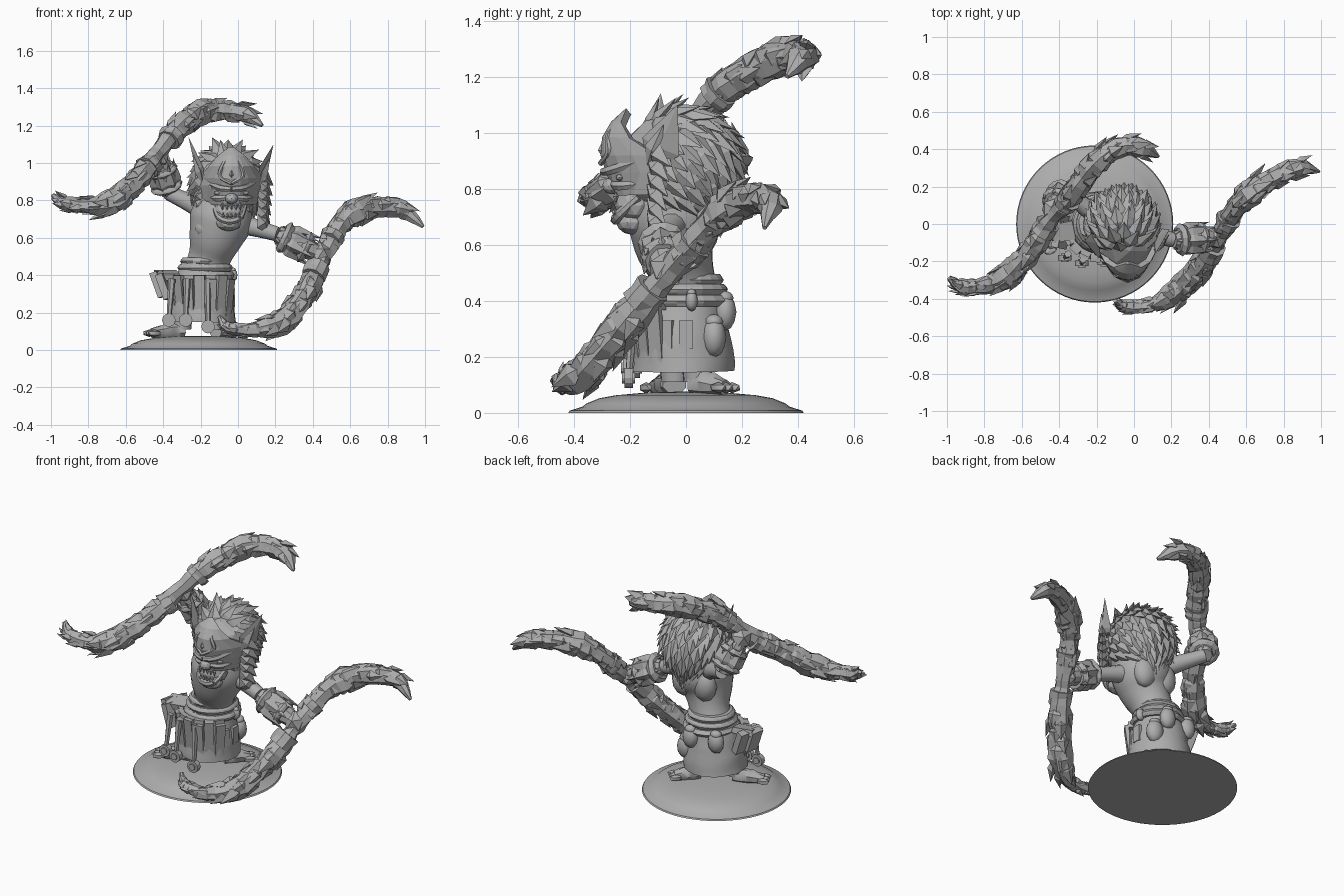
import bpy, bmesh, math, random
from mathutils import Vector, Matrix

random.seed(4)
if "Cube" in bpy.data.objects:
    bpy.data.objects.remove(bpy.data.objects["Cube"])

stone = bpy.data.materials.new("stone grey")
stone.use_nodes = True
GREY = (0.42, 0.42, 0.42, 1)
stone.diffuse_color = GREY
stone.node_tree.nodes["Principled BSDF"].inputs["Base Color"].default_value = GREY


def finish(name, bm, smooth=False):
    bmesh.ops.recalc_face_normals(bm, faces=bm.faces)
    mesh = bpy.data.meshes.new(name)
    bm.to_mesh(mesh)
    bm.free()
    mesh.materials.append(stone)
    obj = bpy.data.objects.new(name, mesh)
    bpy.context.collection.objects.link(obj)
    if smooth:
        bpy.ops.object.select_all(action="DESELECT")
        obj.select_set(True)
        bpy.context.view_layer.objects.active = obj
        bpy.ops.object.shade_smooth_by_angle(angle=math.radians(40))
    return obj


def spline(keys, steps):
    """Catmull-Rom through (x, y, z, radius) keys."""
    k = [Vector(p) for p in keys]
    k = [k[0] * 2 - k[1]] + k + [k[-1] * 2 - k[-2]]
    out = []
    for a, b, c, d in zip(k, k[1:], k[2:], k[3:]):
        for i in range(steps):
            t = i / steps
            out.append((b * 2 + (c - a) * t + (a * 2 - b * 5 + c * 4 - d) * t**2
                        + (b * 3 - a - c * 3 + d) * t**3) / 2)
    return out + [k[-2]]


def frames(keys, steps):
    pts = spline(keys, steps)
    side = Vector((1, 0.1, 0))
    for i, p in enumerate(pts):
        t = (pts[min(i + 1, len(pts) - 1)] - pts[max(i - 1, 0)]).to_3d().normalized()
        side = side - t * side.dot(t)
        side.normalize()
        yield p.to_3d(), max(p.w, 0.003), t, side, t.cross(side)


def tube(bm, keys, sides=12, steps=4, jitter=0):
    rings = []
    for p, r, t, u, v in frames(keys, steps):
        ring = []
        for j in range(sides):
            a = math.tau * j / sides
            q = r * (1 + random.uniform(-jitter, jitter))
            ring.append(bm.verts.new(p + (u * math.cos(a) + v * math.sin(a)) * q))
        rings.append(ring)
    for a, b in zip(rings, rings[1:]):
        for j in range(sides):
            n = (j + 1) % sides
            bm.faces.new((a[j], a[n], b[n], b[j]))
    bm.faces.new(rings[0])
    bm.faces.new(rings[-1])


def flake(bm, base, direction, normal, length, width, thick):
    """Pointed ridged leaf, used for feathers, spikes and ears."""
    d = direction.normalized()
    s = d.cross(normal).normalized()
    n = s.cross(d)
    mid = base + d * length * 0.4
    ring = [bm.verts.new(mid + o) for o in (s * width, n * thick, -s * width, -n * thick)]
    ends = [bm.verts.new(base), bm.verts.new(base + d * length)]
    for e in ends:
        for j in range(4):
            bm.faces.new((e, ring[j], ring[(j + 1) % 4]))


def ball(bm, loc, size, turn=0, detail=2):
    m = Matrix.Translation(loc) @ Matrix.Rotation(turn, 4, "Z") @ Matrix.Diagonal((*size, 1))
    bmesh.ops.create_icosphere(bm, subdivisions=detail, radius=1, matrix=m)


def box(bm, loc, size, turn=0, tilt=0):
    m = (Matrix.Translation(loc) @ Matrix.Rotation(turn, 4, "Z")
         @ Matrix.Rotation(tilt, 4, "X") @ Matrix.Diagonal((*size, 1)))
    bmesh.ops.create_cube(bm, size=1, matrix=m)


def make_tube(name, keys, smooth=True, **options):
    bm = bmesh.new()
    tube(bm, keys, **options)
    return finish(name, bm, smooth)


# Round base with a thin rim and a low mound
CX = -0.21
profile = [(.42, 0), (.415, .008), (.37, .022), (.355, .034), (.31, .052), (.25, .063), (.15, .072), (.03, .076)]
make_tube("base", [(CX, 0, z, r) for r, z in profile], sides=64, steps=1)

# Torso with chest and back muscles
make_tube("torso", [(-.18, 0, .4, .125), (-.15, -.015, .5, .115), (-.12, -.04, .6, .145),
                    (-.09, -.04, .7, .17), (-.07, -.04, .82, .14)], sides=20)
bm = bmesh.new()
for s in (-1, 1):
    ball(bm, (-.1 + s * .06, -.12, .65), (.075, .06, .06))
    ball(bm, (-.1 + s * .07, .06, .66), (.075, .06, .1))
finish("muscles", bm, True)

# Skirt, belts and pouches
make_tube("skirt", [(-.195, -.01, .15, .185), (-.19, -.01, .3, .165), (-.18, 0, .46, .125)],
          sides=18, jitter=.03)
bm = bmesh.new()
for z, r in ((.4, .16), (.44, .15), (.475, .135)):
    tube(bm, [(-.175, 0, z - .02, r - .015), (-.175, 0, z, r), (-.175, 0, z + .02, r - .015)],
         sides=20, steps=2, jitter=.02)
finish("belts", bm)
bm = bmesh.new()
for x, y, z, r in ((-.07, .1, .27, .055), (-.13, .14, .36, .05), (-.29, .12, .36, .05), (-.03, .02, .4, .028)):
    ball(bm, (x, y, z), (r, r * .8, r * 1.35))
    ball(bm, (x, y, z + r), (r * .7, r * .6, r * .5))
finish("pouches", bm, True)

# Front strips, side panels and the flap plates thrown out to the right
bm = bmesh.new()
for i in range(7):
    a = math.radians(205 + i * 20)
    out = Vector((math.cos(a), math.sin(a), 0))
    box(bm, Vector((-.19, -.01, .28 + .02 * (i % 2))) + out * .172, (.055, .022, .2), a + math.pi / 2, .12)
    box(bm, Vector((-.19, -.01, .385)) + out * .16, (.055, .03, .035), a + math.pi / 2)
for a in (-25, 0):
    a = math.radians(a)
    box(bm, (-.19 + .165 * math.cos(a), .165 * math.sin(a), .28), (.05, .02, .1), a + math.pi / 2)
for x, y, z in ((-.425, -.05, .35), (-.395, -.09, .34), (-.39, .01, .35)):
    box(bm, (x, y, z), (.08, .04, .14), math.pi / 2 - .2, -.35)
box(bm, (-.38, -.04, .4), (.12, .1, .035), .2, .2)
finish("skirt_strips", bm)
bm = bmesh.new()
for x, y, z in ((-.37, -.18, .16), (-.28, -.21, .16), (-.16, -.205, .125)):
    for r, depth in ((.036, .03), (.02, .045)):
        bmesh.ops.create_cone(bm, cap_ends=True, segments=12, radius1=r, radius2=r, depth=depth,
                              matrix=Matrix.Translation((x, y, z)) @ Matrix.Rotation(math.pi / 2, 4, "X"))
    tube(bm, [(x, y, z, .012), (x * .9 - .02, y + .02, .38, .02)], sides=6, steps=1)
finish("medallions", bm)

# Legs and feet with toes
bm = bmesh.new()
for ankle, toe in (((-.3, -.04), (-.46, -.11)), ((-.12, .04), (-.02, .14))):
    a, b = Vector((*ankle, .11)), Vector((*toe, .09))
    tube(bm, [(*(a + Vector((0, 0, .15))), .065), (*a, .05)], sides=10, steps=2)
    tube(bm, [(*a, .05), (*a.lerp(b, .5), .042), (*b, .028)], sides=8, jitter=.1)
    d = (b - a).normalized()
    s = d.cross(Vector((0, 0, 1)))
    for k in (-1, 0, 1):
        ball(bm, b + s * k * .035, (.04, .022, .02), math.atan2(d.y, d.x), 1)
finish("feet", bm, True)

# Head and layered feather mane, swept back from the face
bm = bmesh.new()
ball(bm, (-.05, -.04, .88), (.18, .21, .19))
finish("head", bm)
bm = bmesh.new()
centre, golden = Vector((-.06, -.015, .88)), math.pi * (3 - math.sqrt(5))
COUNT = 160
for i in range(COUNT):
    z = 1 - 2 * (i + .5) / COUNT
    r = math.sqrt(1 - z * z)
    n = Vector((r * math.cos(i * golden), r * math.sin(i * golden), z))
    if n.y < -.6 or n.z < -.85:
        continue
    flow = Vector((n.x * .5, .7, -.2 - .5 * (1 - n.z)))
    flow = flow - n * flow.dot(n) + n * random.uniform(.08, .28)
    base = centre + Vector((n.x * .18, n.y * .19, n.z * .2))
    flake(bm, base - flow.normalized() * .06, flow, n, random.uniform(.14, .18), random.uniform(.034, .048), .022)
finish("feather_mane", bm)

# Curved crest mask: rows of height, half width and depth
bm = bmesh.new()
rows = [(.78, .12, -.24), (.86, .165, -.27), (.92, .16, -.29), (.98, .11, -.285), (1.03, .065, -.255), (1.075, .006, -.205)]
grid = [[bm.verts.new((-.035 + w * u / 4, y + .19 * (w / .16) ** 2 * (u / 4) ** 2, z)) for u in range(-4, 5)]
        for z, w, y in rows]
for a, b in zip(grid, grid[1:]):
    for j in range(8):
        bm.faces.new((a[j], a[j + 1], b[j + 1], b[j]))
mask = finish("mask", bm)
solid = mask.modifiers.new("thickness", "SOLIDIFY")
solid.thickness, solid.offset = .03, 0

# Mask ornament: brow ridges, curled bands, centre gem, eyes and nose
bm = bmesh.new()
FX = -.035
for s in (-1, 1):
    tube(bm, [(FX, -.295, .86, .014), (FX + s * .07, -.255, .87, .018), (FX + s * .16, -.1, .92, .012)], sides=6)
    tube(bm, [(FX, -.305, .89, .01), (FX + s * .06, -.275, .93, .013), (FX + s * .045, -.275, .99, .012),
              (FX, -.23, 1.06, .006)], sides=6)
    tube(bm, [(FX + s * .12, -.14, .82, .01), (FX + s * .07, -.235, .81, .018), (FX, -.265, .82, .012)], sides=6)
    ball(bm, (FX + s * .07, -.235, .84), (.025, .015, .012))
flake(bm, Vector((FX, -.29, .9)), Vector((0, .02, 1)), Vector((0, -1, 0)), .09, .022, .025)
ball(bm, (FX, -.265, .81), (.035, .035, .03))
finish("mask_ornament", bm)

# Broad side ears and cheek feathers of the mask
bm = bmesh.new()
for s, tip in ((-1, (-.265, -.09, 1.14)), (1, (.19, -.03, 1.1))):
    root = Vector((FX + s * .13, -.13, .85))
    d = Vector(tip) - root
    face = Vector((s, -.25, 0))
    flake(bm, root, d, face, d.length, .075, .022)
    flake(bm, root + Vector((s * .02, -.01, .03)), d, face, d.length * .6, .035, .022)
    for k in range(6):
        z = .95 - k * .045
        flake(bm, Vector((FX + s * .14, -.14, z)), Vector((s * .6, .6, -.5 - .1 * k)),
              Vector((s * .7, -1, 0)), .14, .045, .025)
finish("ears_and_cheeks", bm)

# Open jaw with teeth and chin
bm = bmesh.new()
ball(bm, (FX - .01, -.18, .74), (.09, .075, .065))
ball(bm, (FX - .015, -.19, .68), (.07, .06, .045))
tube(bm, [(FX - .09, -.17, .77, .015), (FX - .065, -.235, .71, .018), (FX - .01, -.25, .69, .02),
          (FX + .045, -.235, .71, .018), (FX + .07, -.17, .77, .015)], sides=7)
for k in range(-2, 3):
    flake(bm, Vector((FX + k * .024, -.25, .79)), Vector((0, 0, -1)), Vector((0, -1, 0)), .045, .011, .01)
    flake(bm, Vector((FX + k * .022, -.255, .7)), Vector((0, 0, 1)), Vector((0, -1, 0)), .035, .009, .009)
finish("jaw", bm)


# Arms: upper arm, forearm, fist and plated bracer
def arm(name, shoulder, elbow, hand):
    s, e, h = Vector(shoulder), Vector(elbow), Vector(hand)
    make_tube(name + "_upper_arm", [(*s, .06), (*s.lerp(e, .5), .047), (*e, .04)], sides=12)
    bm = bmesh.new()
    tube(bm, [(*e, .045), (*e.lerp(h, .45), .065), (*h, .045)], sides=10, jitter=.06)
    ball(bm, h, (.068, .068, .068), 0, 1)
    finish(name + "_forearm", bm)
    bm = bmesh.new()
    for t in (.1, .55):
        tube(bm, [(*e.lerp(h, t), .068), (*e.lerp(h, t + .08), .088), (*e.lerp(h, t + .18), .072)],
             sides=12, steps=2, jitter=.05)
    d = (h - e).normalized()
    u = d.orthogonal().normalized()
    for k in range(7):
        o = Matrix.Rotation(k * math.tau / 7, 3, d) @ u
        flake(bm, e + o * .05, d + o * .15, o, (h - e).length * .9, .038, .028)
    finish(name + "_bracer", bm)


arm("left", (.0, -.04, .68), (.21, -.085, .62), (.44, -.07, .51))
arm("right", (-.18, .03, .75), (-.37, .175, .84), (-.43, .08, 1.03))


# Twin-ended jagged blades: a lumpy core with broad spikes swept to the tips
def blade(name, keys):
    bm = bmesh.new()
    lumpy = [(x, y, z, r * (1.1 if i % 2 else .9)) for i, (x, y, z, r) in enumerate(keys)]
    tube(bm, lumpy, sides=7, steps=3, jitter=.18)
    rings = list(frames(lumpy, 3))
    half = len(rings) // 2
    for i, (p, r, t, u, v) in enumerate(rings):
        if i < 2 or i > len(rings) - 4 or abs(i - half) < 3:
            continue
        away = t if i > half else -t
        start = random.uniform(0, math.tau)
        for k in range(3):
            a = start + k * math.tau / 3
            o = u * math.cos(a) + v * math.sin(a)
            flake(bm, p + o * r * .6 - away * r * .7, away + o * random.uniform(.08, .3), o,
                  r * random.uniform(1.8, 2.6), r * .65, r * .4)
    finish(name, bm)


blade("left_weapon", [(-.1, -.41, .18, .012), (-.05, -.44, .12, .03), (.1, -.43, .11, .045),
                      (.23, -.36, .15, .06), (.32, -.27, .25, .068), (.39, -.19, .35, .06),
                      (.44, -.1, .46, .05), (.48, -.02, .55, .05), (.54, .08, .66, .06),
                      (.62, .16, .735, .064), (.74, .24, .77, .06), (.88, .3, .75, .045), (.99, .28, .66, .01)])
blade("right_weapon", [(-.99, -.29, .83, .012), (-.93, -.33, .785, .035), (-.8, -.33, .77, .048),
                       (-.68, -.28, .79, .06), (-.58, -.18, .87, .066), (-.5, -.06, .96, .056),
                       (-.43, .04, 1.05, .05), (-.36, .12, 1.14, .05), (-.29, .22, 1.21, .068),
                       (-.2, .33, 1.27, .06), (-.09, .41, 1.28, .06), (.04, .41, 1.26, .045), (.13, .36, 1.2, .01)])

# Rings at the grips
bm = bmesh.new()
for a, b in (((.4, -.17, .39), (.43, -.12, .45)), ((.49, .0, .58), (.51, .03, .61)),
             ((-.46, .0, 1.0), (-.49, -.04, .97)), ((-.37, .1, 1.12), (-.35, .13, 1.15))):
    tube(bm, [(*a, .064), (*b, .068)], sides=9, steps=2, jitter=.1)
finish("grip_rings", bm)
